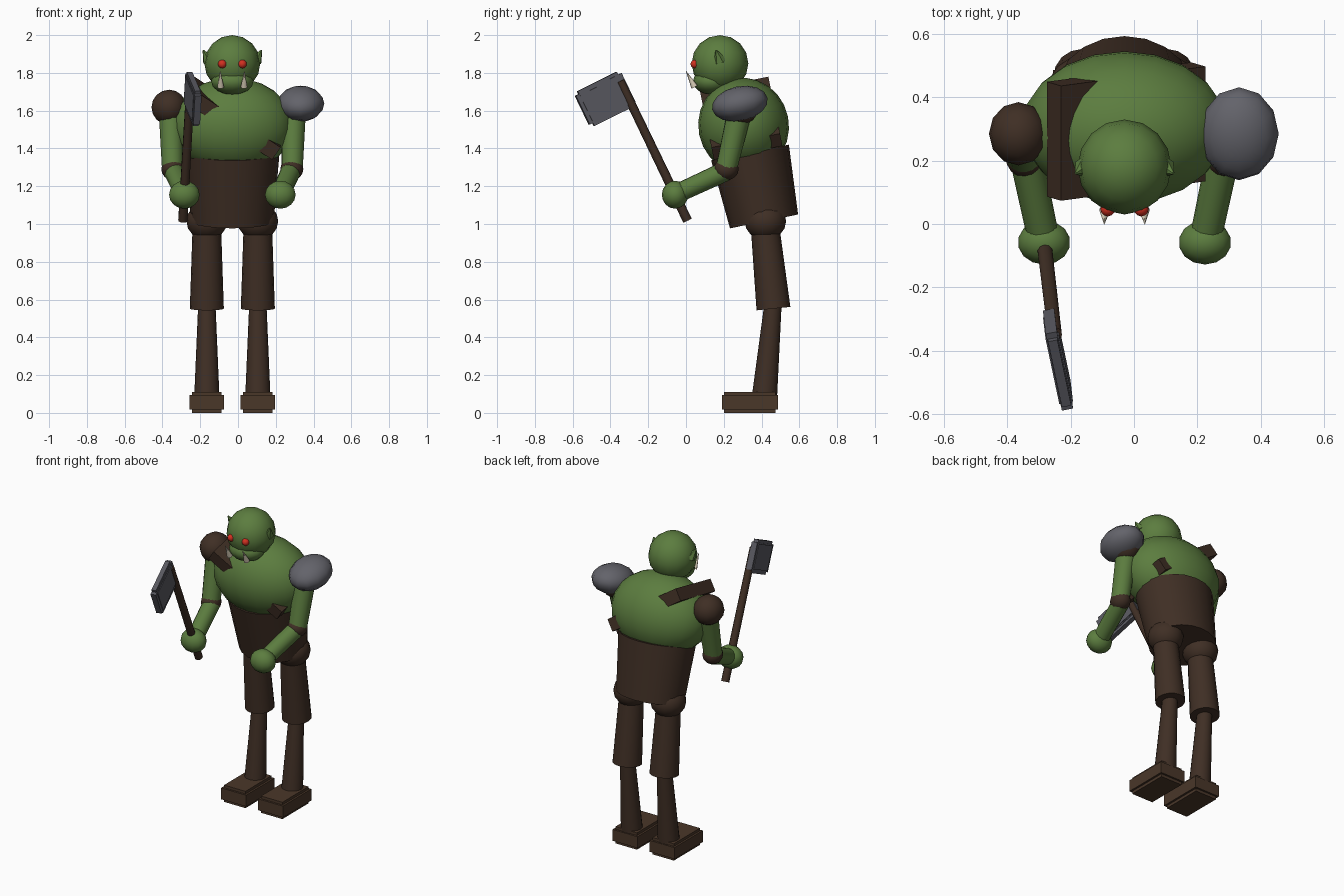
import bpy, math
from mathutils import Vector, Matrix

if "Cube" in bpy.data.objects:
    bpy.data.objects.remove(bpy.data.objects["Cube"])

CX = -0.03                      # body centre line
TILT = math.radians(11.5)       # forward lean of the trunk


def material(name, rgb):
    m = bpy.data.materials.new(name)
    m.diffuse_color = (*rgb, 1)
    m.use_nodes = True
    m.node_tree.nodes["Principled BSDF"].inputs["Base Color"].default_value = m.diffuse_color
    return m


GREEN = material("green skin", (0.107, 0.205, 0.050))
BROWN = material("dark leather", (0.050, 0.028, 0.018))
BOOT = material("boot leather", (0.068, 0.038, 0.022))
STEEL = material("steel", (0.125, 0.125, 0.145))
BLADE = material("blade steel", (0.100, 0.100, 0.118))
RED = material("red eye", (0.65, 0.03, 0.015))
IVORY = material("ivory", (0.65, 0.58, 0.45))


def finish(name, mat, smooth=True):
    o = bpy.context.object
    o.name = name
    o.data.materials.append(mat)
    if smooth:
        bpy.ops.object.shade_smooth_by_angle(angle=math.radians(50))
    return o


def ball(name, mat, loc, radii, tilt=0.0, seg=16, rings=8):
    bpy.ops.mesh.primitive_uv_sphere_add(segments=seg, ring_count=rings, radius=1,
                                         location=loc, rotation=(tilt, 0, 0))
    bpy.context.object.scale = radii
    return finish(name, mat)


def limb(name, mat, a, b, ra, rb, seg=16, xs=1.0):
    """Tapered cylinder from point a to point b."""
    a, b = Vector(a), Vector(b)
    d = b - a
    bpy.ops.mesh.primitive_cone_add(vertices=seg, radius1=ra, radius2=rb, depth=d.length)
    o = bpy.context.object
    rot = d.to_track_quat('Z', 'Y').to_matrix().to_4x4()
    o.matrix_world = (Matrix.Translation((a + b) / 2) @ Matrix.Diagonal((xs, 1, 1, 1)) @ rot)
    return finish(name, mat)


def box(name, mat, size, matrix):
    bpy.ops.mesh.primitive_cube_add(size=1)
    bpy.context.object.matrix_world = matrix @ Matrix.Diagonal((*size, 1))
    return finish(name, mat, False)


# Trunk
ball("torso", GREEN, (CX, 0.305, 1.52), (0.325, 0.24, 0.255), TILT, 20, 12)
bpy.ops.mesh.primitive_cone_add(vertices=20, radius1=0.184, radius2=0.21, depth=0.372,
                                location=(CX, 0.376, 1.196), rotation=(TILT, 0, 0))
bpy.context.object.scale = (1.19, 1, 1)
finish("waist_tunic", BROWN)
box("chest_strap", BROWN, (0.55, 0.37, 0.08),
    Matrix.Translation((-0.025, 0.292, 1.56)) @ Matrix.Rotation(TILT, 4, 'X')
    @ Matrix.Rotation(math.radians(34), 4, 'Y'))

# Head
ball("head", GREEN, (CX, 0.18, 1.85), (0.148, 0.15, 0.15))
ball("jaw", GREEN, (CX, 0.135, 1.755), (0.112, 0.098, 0.07))

for s, side in ((-1, "right"), (1, "left")):
    def P(x, y, z):
        return (CX + s * x, y, z)

    # Face details
    ball(side + "_eye", RED, P(0.053, 0.047, 1.847), (0.023,) * 3, 0, 12, 8)
    limb(side + "_tusk", IVORY, P(0.062, 0.045, 1.725), P(0.064, 0.0, 1.81), 0.018, 0.001, 8)
    limb(side + "_ear", GREEN, P(0.125, 0.18, 1.865), P(0.154, 0.16, 1.92), 0.035, 0.004, 6)

    # Arms
    ball(side + "_shoulder", BROWN, P(0.335, 0.285, 1.618), (0.093, 0.1, 0.093), 0, 12, 8)
    limb(side + "_upper_arm", GREEN, P(0.325, 0.285, 1.60), P(0.317, 0.213, 1.29), 0.065, 0.056)
    ball(side + "_elbow_guard", BROWN, P(0.315, 0.213, 1.29), (0.061, 0.066, 0.058))
    limb(side + "_forearm", GREEN, P(0.31, 0.21, 1.28), P(0.255, -0.05, 1.16), 0.053, 0.05)
    ball(side + "_fist", GREEN, P(0.254, -0.058, 1.155), (0.083, 0.07, 0.074), 0, 14, 8)

    # Legs
    ball(side + "_hip", BROWN, P(0.135, 0.42, 1.015), (0.108, 0.11, 0.1))
    limb(side + "_thigh", BROWN, P(0.135, 0.42, 0.97), P(0.135, 0.463, 0.552), 0.076, 0.09)
    limb(side + "_shin", BROWN, P(0.135, 0.46, 0.57), P(0.135, 0.415, 0.08), 0.046, 0.067)

    # Boots: two crossed blocks give the stepped edge
    box(side + "_boot", BOOT, (0.182, 0.297, 0.075),
        Matrix.Translation(P(0.135, 0.338, 0.056)))
    box(side + "_boot_core", BOOT, (0.156, 0.272, 0.111),
        Matrix.Translation(P(0.135, 0.338, 0.0555)))

# Steel pauldron on one shoulder
ball("pauldron", STEEL, (0.332, 0.285, 1.637), (0.125, 0.15, 0.092), math.radians(12), 12, 8)

# Axe
low, top = Vector((-0.292, 0.008, 1.018)), Vector((-0.25, -0.348, 1.757))
limb("axe_handle", BROWN, low, top, 0.025, 0.023, 10)
up = (top - low).normalized()
fwd = Vector((0.17, -0.88, 0.0))
fwd = (fwd - up * fwd.dot(up)).normalized()
side_dir = up.cross(fwd)
frame = Matrix((side_dir, fwd, up)).transposed().to_4x4()
frame = Matrix.Translation((-0.240, -0.428, 1.662)) @ frame
box("axe_head", BLADE, (0.036, 0.275, 0.17), frame)
box("axe_head_core", BLADE, (0.030, 0.235, 0.205), frame)
box("axe_head_plate", BLADE, (0.044, 0.235, 0.155), frame)
